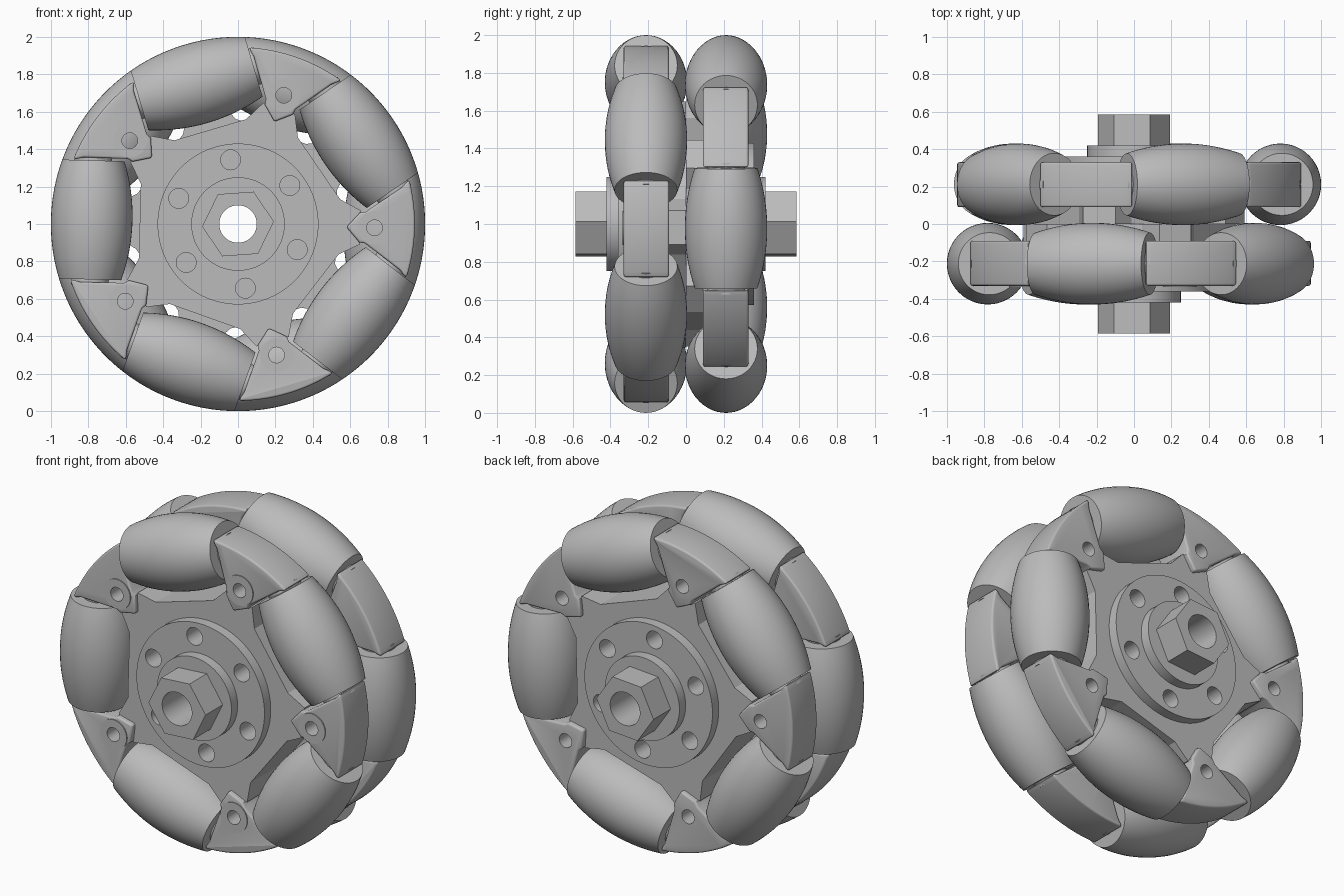
import bpy, bmesh
from math import sin, cos, pi, radians, sqrt
from mathutils import Matrix, Vector

if "Cube" in bpy.data.objects:
    bpy.data.objects.remove(bpy.data.objects["Cube"])

grey = bpy.data.materials.new("plain grey")
grey.use_nodes = True
tone = (0.5, 0.5, 0.5, 1)
grey.diffuse_color = tone
grey.node_tree.nodes["Principled BSDF"].inputs["Base Color"].default_value = tone

STEP = radians(72)
FRONT_BLOCK = radians(-1.6)
AXIS_DIST, BULGE, HALF_LEN = 0.782, 0.218, 0.318


def polar(u, v, a):
    """Radial u and tangential v about the wheel axis, as x and z."""
    return (u * cos(a) - v * sin(a), 1 + u * sin(a) + v * cos(a))


def finish(bm, name):
    bmesh.ops.recalc_face_normals(bm, faces=bm.faces)
    mesh = bpy.data.meshes.new(name)
    bm.to_mesh(mesh)
    bm.free()
    ob = bpy.data.objects.new(name, mesh)
    bpy.context.collection.objects.link(ob)
    mesh.materials.append(grey)
    return ob


def activate(ob):
    bpy.ops.object.select_all(action='DESELECT')
    ob.select_set(True)
    bpy.context.view_layer.objects.active = ob


def smooth(ob):
    activate(ob)
    bpy.ops.object.shade_smooth_by_angle(angle=radians(35))


def add_prism(bm, points, y0, y1):
    lo = [bm.verts.new((x, y0, z)) for x, z in points]
    hi = [bm.verts.new((x, y1, z)) for x, z in points]
    n = len(points)
    bm.faces.new(lo)
    bm.faces.new(hi)
    for i in range(n):
        j = (i + 1) % n
        bm.faces.new((lo[i], lo[j], hi[j], hi[i]))


def prism(name, points, y0, y1):
    bm = bmesh.new()
    add_prism(bm, points, y0, y1)
    return finish(bm, name)


def circle(r, n=64, turn=0, cx=0, cz=1):
    return [(cx + r * cos(turn + 2 * pi * i / n), cz + r * sin(turn + 2 * pi * i / n))
            for i in range(n)]


def cut(ob, holes):
    """Subtract round holes given as (outline, y0, y1)."""
    bm = bmesh.new()
    for points, y0, y1 in holes:
        add_prism(bm, points, y0, y1)
    cutter = finish(bm, "cutter")
    cutter.hide_render = True
    mod = ob.modifiers.new("holes", 'BOOLEAN')
    mod.operation, mod.solver, mod.object = 'DIFFERENCE', 'EXACT', cutter
    activate(ob)
    bpy.ops.object.modifier_apply(modifier=mod.name)
    bpy.data.objects.remove(cutter)


def roller(name, angle, y):
    """Barrel whose outer side follows the wheel rim, with stub axles."""
    axle = HALF_LEN + 0.03
    profile = [(0, -axle), (0.1, -axle), (0.1, -HALF_LEN)]
    for i in range(25):
        t = HALF_LEN * (i / 12 - 1)
        profile.append((sqrt(1 - t * t) - AXIS_DIST, t))
    profile += [(0.1, HALF_LEN), (0.1, axle), (0, axle)]
    bm = bmesh.new()
    verts = [bm.verts.new((r, 0, t)) for r, t in profile]
    edges = [bm.edges.new(pair) for pair in zip(verts, verts[1:])]
    bmesh.ops.spin(bm, geom=verts + edges, cent=(0, 0, 0), axis=(0, 0, 1),
                   angle=2 * pi, steps=48, use_merge=True)
    bmesh.ops.remove_doubles(bm, verts=bm.verts, dist=1e-5)
    x, z = polar(AXIS_DIST, 0, angle)
    bm.transform(Matrix.Translation((x, y, z)) @ Matrix.Rotation(-angle, 4, 'Y'))
    smooth(finish(bm, name))


def block(name, angle, side):
    """Rounded wedge between two rollers, with a bolt hole."""
    rim = 0.945
    half = 0.283
    outline = [(sqrt(rim ** 2 - v * v), v)
               for v in [half * 0.92 * (i / 8 - 1) for i in range(17)]]
    # rounded corner, straight flank, pointed inner end
    flank = [(0.893, 0.248), (0.87, 0.22), (0.68, 0.084), (0.65, 0.08)]
    outline += flank + [(0.58, 0)] + [(u, -v) for u, v in reversed(flank)]
    ob = prism(name, [polar(u, v, angle) for u, v in outline],
               *sorted((side * 0.09, side * 0.33)))
    bev = ob.modifiers.new("soft edges", 'BEVEL')
    bev.width, bev.segments, bev.angle_limit = 0.018, 3, radians(50)
    activate(ob)
    bpy.ops.object.modifier_apply(modifier=bev.name)
    cx, cz = polar(0.73, 0, angle)
    holes = [(circle(0.042, 24, 0, cx, cz), -0.5, 0.5)]
    cut(ob, holes)
    if side < 0:
        # bolt seat on the front row
        seat = prism(name + "_bolt_seat", circle(0.09, 40, 0, cx, cz), -0.336, -0.31)
        cut(seat, holes)
        smooth(seat)
    smooth(ob)


BORE = (circle(0.1, 48), -1, 1)

for row, side, turn in (("front", -1, 0), ("back", 1, STEP / 2)):
    # star shaped core of the row
    star = []
    for i in range(5):
        a = FRONT_BLOCK + turn + i * STEP
        block(f"{row}_block_{i + 1}", a, side)
        roller(f"{row}_roller_{i + 1}", a + STEP / 2, side * 0.212)
        star += [polar(0.655, -0.09, a), polar(0.655, 0.09, a),
                 polar(0.525, -0.2, a + STEP / 2), polar(0.525, 0.2, a + STEP / 2)]
    core = prism(f"{row}_core", star, *sorted((0, side * 0.30)))

    # bolted flange and collar
    flange = prism(f"{row}_flange", circle(0.43, 96), *sorted((side * 0.2, side * 0.36)))
    collar = prism(f"{row}_collar", circle(0.25), *sorted((side * 0.3, side * 0.42)))
    bolts = []
    for k in range(6):
        x, z = polar(0.345, 0, radians(36.6 + 60 * k))
        bolts.append((circle(0.053, 28, 0, x, z), *sorted((side * 0.22, side * 0.5))))
    cut(core, [BORE] + bolts)
    cut(flange, [BORE] + bolts)
    cut(collar, [BORE])
    smooth(flange)
    smooth(collar)

# hexagonal shaft through the hub
shaft = prism("hex_shaft", circle(0.192, 6, radians(4)), -0.585, 0.585)
cut(shaft, [BORE])
smooth(shaft)
